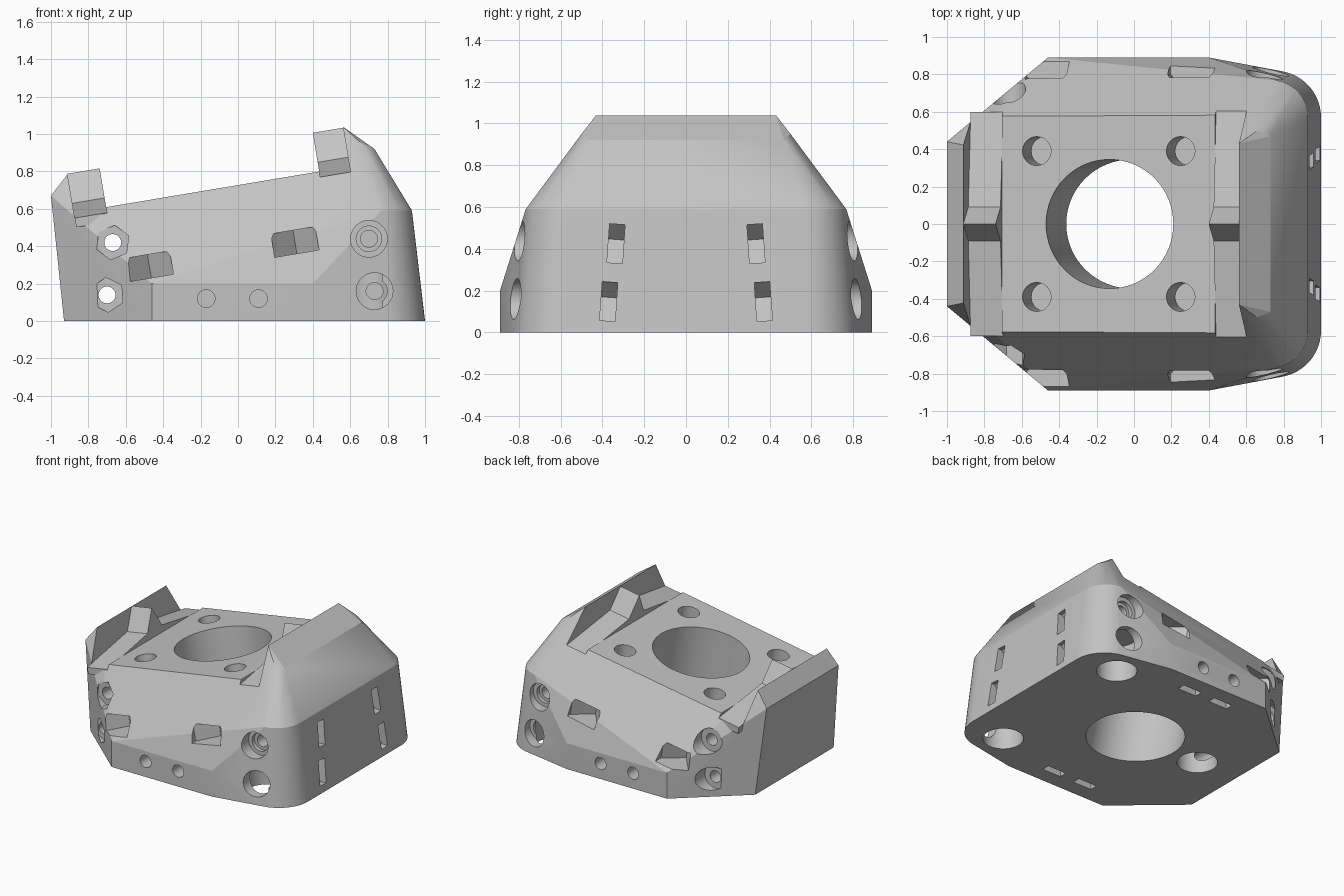
import bpy, bmesh, math
from mathutils import Matrix, Vector

if "Cube" in bpy.data.objects:
    bpy.data.objects.remove(bpy.data.objects["Cube"])

grey = bpy.data.materials.new("plain_grey")
grey.use_nodes = True
colour = (0.55, 0.55, 0.55, 1)
grey.diffuse_color = colour
grey.node_tree.nodes["Principled BSDF"].inputs["Base Color"].default_value = colour

# Working frames: sloped deck, front-facing, and profile swept along x
TILT = Matrix.Translation((0, 0, 0.727)) @ Matrix.Rotation(-math.atan(0.167), 4, 'Y')
FRONT = Matrix.Rotation(math.pi / 2, 4, 'X')
SWEEP_X = Matrix(((0, 0, 1, 0), (1, 0, 0, 0), (0, 1, 0, 0), (0, 0, 0, 1)))


def finish(name, bm):
    bmesh.ops.recalc_face_normals(bm, faces=bm.faces)
    mesh = bpy.data.meshes.new(name)
    bm.to_mesh(mesh)
    bm.free()
    mesh.materials.append(grey)
    ob = bpy.data.objects.new(name, mesh)
    bpy.context.collection.objects.link(ob)
    return ob


def prism(name, outline, low, high, matrix=Matrix()):
    bm = bmesh.new()
    rings = [[bm.verts.new(matrix @ Vector((x, y, z))) for x, y in outline] for z in (low, high)]
    n = len(outline)
    bm.faces.new(rings[0])
    bm.faces.new(rings[1])
    for i in range(n):
        j = (i + 1) % n
        bm.faces.new((rings[0][i], rings[0][j], rings[1][j], rings[1][i]))
    return finish(name, bm)


def circle(x, y, r, sides=40, turn=0.0):
    return [(x + r * math.cos(turn + math.tau * i / sides),
             y + r * math.sin(turn + math.tau * i / sides)) for i in range(sides)]


def rect(x0, x1, y0, y1):
    return [(x0, y0), (x1, y0), (x1, y1), (x0, y1)]


def cut(outline, low, high, matrix=Matrix()):
    cutter = prism("cutter", outline, low, high, matrix)
    cutter.hide_render = True
    mod = body.modifiers.new("cut", 'BOOLEAN')
    mod.operation, mod.solver, mod.object = 'DIFFERENCE', 'EXACT', cutter
    bpy.context.view_layer.objects.active = body
    bpy.ops.object.modifier_apply(modifier=mod.name)
    bpy.data.objects.remove(cutter)


def mirror_y(s):
    return Matrix.Diagonal((1, s, 1, 1))


# Body: convex shell with two rounded corners
half = [(-0.93, 0.48, 0), (-0.46, 0.89, 0), (0.4, 0.89, 0),
        (-0.46, 0.89, 0.2), (0.4, 0.89, 0.2),
        (-1.0, 0.44, 0.67), (-0.9, 0.42, 0.8),
        (0.56, 0.43, 1.04), (0.66, 0.5, 0.95), (0.73, 0.47, 0.92)]
for cx, r, z in ((0.75, 0.25, 0), (0.73, 0.2, 0.59)):
    for i in range(13):
        a = math.radians(80 * i / 12)
        half.append((cx + r * math.cos(a), 0.57 + r * math.sin(a), z))
bm = bmesh.new()
for x, y, z in half:
    for s in (1, -1):
        bm.verts.new((x, s * y, z))
hull = bmesh.ops.convex_hull(bm, input=bm.verts)
bmesh.ops.delete(bm, geom=list({g for g in hull["geom_interior"] + hull["geom_unused"]
                                if isinstance(g, bmesh.types.BMVert)}), context='VERTS')
bmesh.ops.dissolve_limit(bm, angle_limit=0.01, verts=bm.verts, edges=bm.edges)
body = finish("body", bm)

# Sloped deck between two rims, with lower seats for the ridge bars
bars = ((-0.89, -0.715), (0.44, 0.605))
cut(rect(-0.89, 0.605, -1.2, 1.2), 0, 0.8, TILT)
for u0, u1 in bars:
    cut(rect(u0, u1, -1.2, 1.2), -0.03, 0.5, TILT)

# Main bore and four blind deck holes
cut(circle(-0.132, 0, 0.345, 64), -1.2, 0.3, TILT)
for u in (-0.527, 0.253):
    for y in (-0.39, 0.39):
        cut(circle(u, y, 0.077), -0.28, 0.1, TILT)

# Round sockets in the underside
for x, y in ((0.68, 0.62), (0.68, -0.62), (-0.58, 0)):
    cut(circle(x, y, 0.143), -0.1, 0.28)

for s in (1, -1):
    side = mirror_y(s) @ FRONT
    # Stepped screw holes near the rounded corners
    for x, z in ((0.70, 0.44), (0.73, 0.16)):
        for r, floor in ((0.098, 0.73), (0.068, 0.70), (0.045, 0.45)):
            cut(circle(x, z, r), floor, 1.2, side)
    # Small side holes and the nut slots below them
    for x in (-0.17, 0.11):
        cut(circle(x, 0.12, 0.047), 0.6, 1.2, side)
        cut(rect(x - 0.08, x + 0.08, s * 0.74 - 0.03, s * 0.74 + 0.03), -0.1, 0.2)
    # V-shaped tie pockets on the sloping sides
    for u in (-0.539, 0.25):
        pocket = [(u - 0.12, 1.2), (u + 0.12, 1.2), (u + 0.12, 0.8), (u, 0.66), (u - 0.12, 0.8)]
        cut(pocket, -0.413, -0.287, TILT @ mirror_y(s))
    # V-shaped slots in the tall end face
    for y, z, face in ((0.335, 0.425, 0.95), (0.37, 0.148, 0.985)):
        slot = [(1.2, -0.093), (1.2, 0.093), (face - 0.04, 0.093),
                (face - 0.12, 0.02), (face - 0.04, -0.093)]
        place = Matrix.Translation((0, s * y, z)) @ Matrix.Rotation(s * 0.07, 4, 'X') @ FRONT
        cut(slot, -0.037, 0.037, place)

# Cross bolts: hex seat on the front, round seat on the back, bore through
for x, z, turn in ((-0.67, 0.42, 0.4), (-0.70, 0.14, 0.6)):
    cut(circle(x, z, 0.045), -1.2, 1.2, FRONT)
    cut(circle(x, z, 0.093, 6, turn), 0.64, 1.2, FRONT)
    cut(circle(x, z, 0.09), -1.2, -0.64, FRONT)

# Gabled ridge bars against each rim
ridge = [(-0.6, -0.08), (0.6, -0.08), (0.6, -0.03), (0.09, 0.05),
         (0, 0.21), (-0.09, 0.05), (-0.6, -0.03)]
parts = [body]
for name, (u0, u1) in zip(("low_ridge_bar", "high_ridge_bar"), bars):
    parts.append(prism(name, ridge, u0, u1, TILT @ SWEEP_X))

# Smooth round walls, keep edges crisp
bpy.ops.object.select_all(action='DESELECT')
for ob in parts:
    ob.select_set(True)
bpy.context.view_layer.objects.active = body
bpy.ops.object.shade_smooth_by_angle(angle=math.radians(13))
